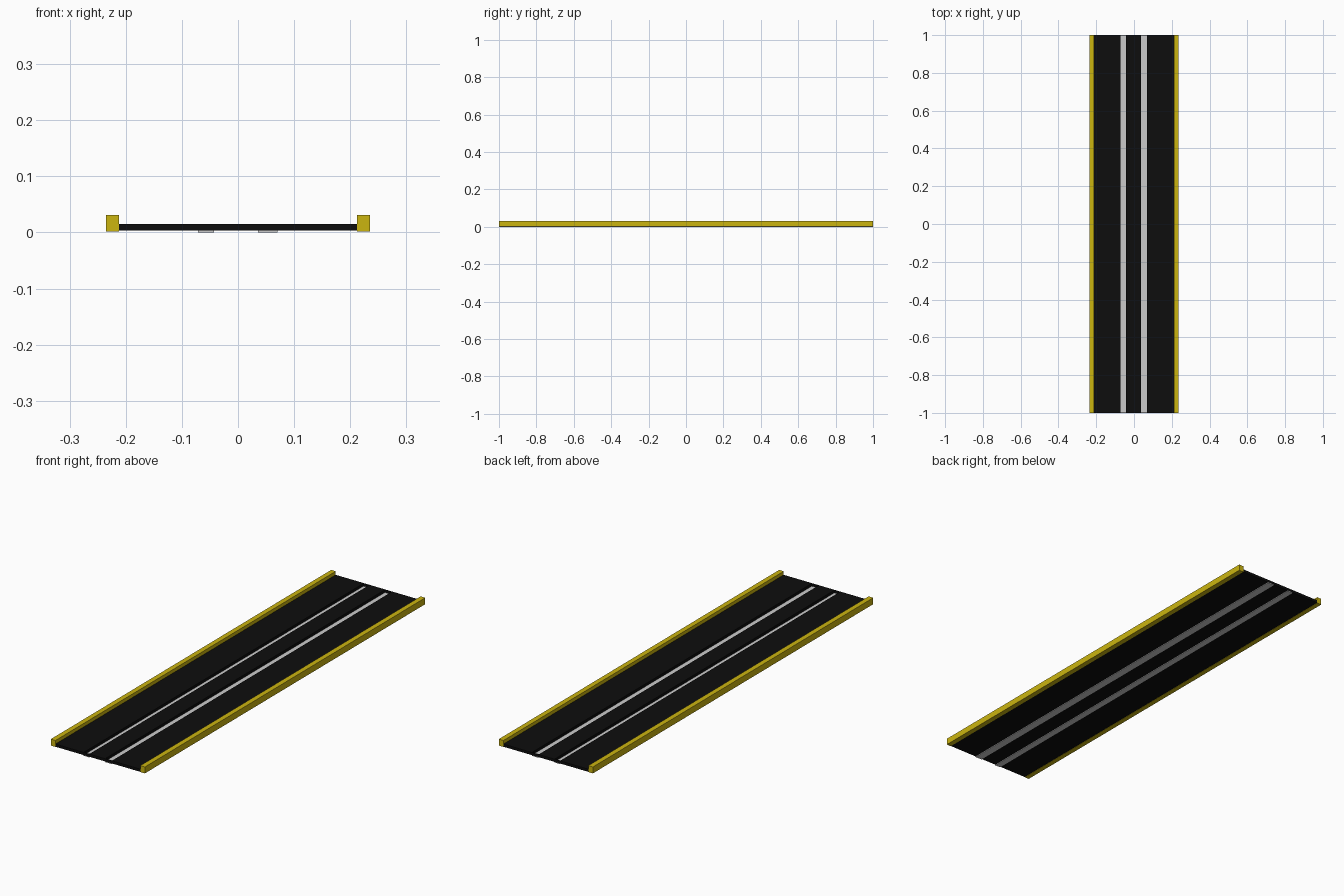
import bpy

if "Cube" in bpy.data.objects:
    bpy.data.objects.remove(bpy.data.objects["Cube"])


def material(name, rgb):
    m = bpy.data.materials.new(name)
    m.diffuse_color = (*rgb, 1)
    m.use_nodes = True
    m.node_tree.nodes["Principled BSDF"].inputs["Base Color"].default_value = m.diffuse_color
    return m


def box(name, x, y, z, mat=None):
    """Box from (min, max) pairs along each axis."""
    bpy.ops.mesh.primitive_cube_add(size=1, location=[sum(r) / 2 for r in (x, y, z)])
    ob = bpy.context.object
    ob.name = name
    ob.scale = [r[1] - r[0] for r in (x, y, z)]
    bpy.ops.object.transform_apply(location=False, rotation=False, scale=True)
    if mat:
        ob.data.materials.append(mat)
    return ob


black = material("black", (0.004, 0.004, 0.004))
yellow = material("yellow", (0.6, 0.46, 0.005))

LENGTH = (-1, 1)
EDGE = 0.212          # half width of the deck
DECK_Z = (0.003, 0.015)
SLOTS = {"left": (-0.071, -0.043), "right": (0.036, 0.070)}

# Black deck, split into three lanes by the two slots
box("left_deck", (-EDGE, SLOTS["left"][0]), LENGTH, DECK_Z, black)
box("centre_deck", (SLOTS["left"][1], SLOTS["right"][0]), LENGTH, DECK_Z, black)
box("right_deck", (SLOTS["right"][1], EDGE), LENGTH, DECK_Z, black)

# Grey strips under the slots, and thin black walls closing the slot ends
for side, span in SLOTS.items():
    box(side + "_strip", span, LENGTH, (0, 0.003))
    box(side + "_slot_front_wall", span, (-1, -0.997), DECK_Z, black)
    box(side + "_slot_back_wall", span, (0.997, 1), DECK_Z, black)

# Raised yellow kerbs along both edges
for side, span in (("left", (-0.235, -EDGE)), ("right", (EDGE, 0.235))):
    box(side + "_kerb", span, LENGTH, (0.002, 0.031), yellow)
